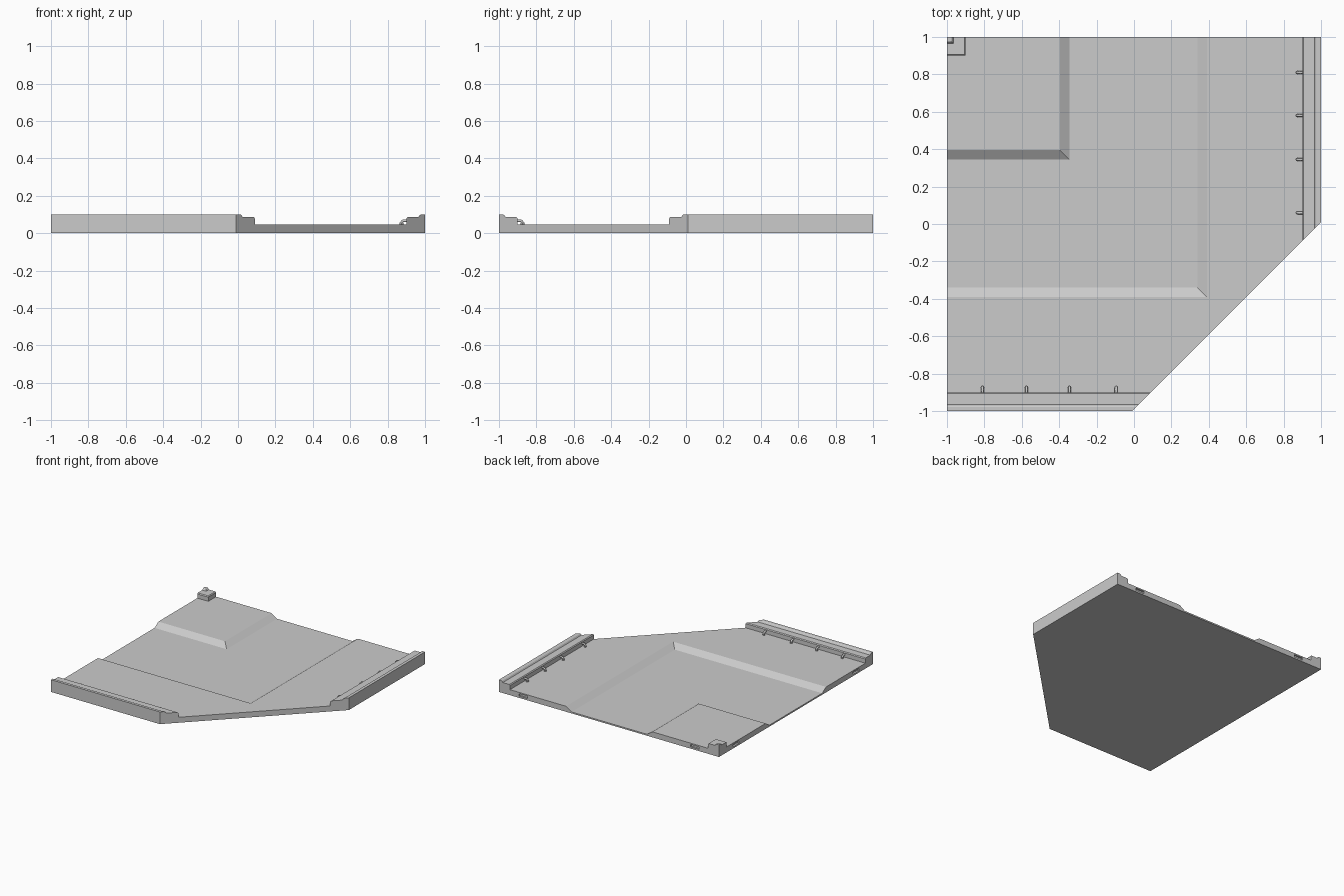
import bpy, bmesh
from mathutils import Vector

if "Cube" in bpy.data.objects:
    bpy.data.objects.remove(bpy.data.objects["Cube"])


def link(name, bm):
    mesh = bpy.data.meshes.new(name)
    bm.to_mesh(mesh)
    bm.free()
    ob = bpy.data.objects.new(name, mesh)
    bpy.context.collection.objects.link(ob)
    return ob


def corner_sweep(name, profile):
    """Sweep a closed (d, z) profile round an L path about the back left corner,
    then trim it with the diagonal edge of the tile."""
    bm = bmesh.new()
    stations = [[bm.verts.new(p) for p in row] for row in (
        [(d, 1, z) for d, z in profile],
        [(d, -d, z) for d, z in profile],
        [(-1, -d, z) for d, z in profile])]
    n = len(profile)
    for a, b in zip(stations, stations[1:]):
        for i in range(n):
            j = (i + 1) % n
            bm.faces.new((a[i], a[j], b[j], b[i]))
    bm.faces.new(stations[0])
    bm.faces.new(stations[-1])
    bmesh.ops.remove_doubles(bm, verts=bm.verts, dist=1e-5)
    cut = bmesh.ops.bisect_plane(
        bm, geom=bm.verts[:] + bm.edges[:] + bm.faces[:],
        plane_co=(1, 0.01, 0), plane_no=(1, -1, 0), clear_outer=True)
    edges = [e for e in cut["geom_cut"] if isinstance(e, bmesh.types.BMEdge)]
    if edges:
        bmesh.ops.edgeloop_fill(bm, edges=edges)
    bmesh.ops.recalc_face_normals(bm, faces=bm.faces)
    return link(name, bm)


def add_box(bm, centre, size):
    verts = bmesh.ops.create_cube(bm, size=1)["verts"]
    bmesh.ops.scale(bm, vec=size, verts=verts)
    bmesh.ops.translate(bm, vec=centre, verts=verts)


def pipe_clip(name, base, inward):
    """Small elbow pipe from the rail wall down to the floor, with a collar."""
    base, inward = Vector(base), Vector(inward)
    curve = bpy.data.curves.new(name, 'CURVE')
    curve.dimensions = '3D'
    curve.bevel_depth = 0.008
    curve.bevel_resolution = 1
    curve.use_fill_caps = True
    path = [(-0.005, 0.067), (0.014, 0.067), (0.022, 0.064),
            (0.026, 0.056), (0.026, 0.042)]
    spline = curve.splines.new('POLY')
    spline.points.add(len(path) - 1)
    for point, (s, z) in zip(spline.points, path):
        point.co = (*(base + inward * s + Vector((0, 0, z))), 1)
    ob = bpy.data.objects.new(name, curve)
    bpy.context.collection.objects.link(ob)
    bm = bmesh.new()
    bmesh.ops.create_cone(bm, cap_ends=True, segments=8, radius1=0.01,
                          radius2=0.01, depth=0.012)
    bmesh.ops.translate(bm, verts=bm.verts,
                        vec=base + inward * 0.026 + Vector((0, 0, 0.05)))
    link(name + "_collar", bm)


TOP, TRENCH = 0.045, 0.012

# floor plate with a sunken L-shaped trench
floor = corner_sweep("floor_plate", [
    (-0.9, 0), (-0.9, TOP), (-0.395, TOP), (-0.345, TRENCH),
    (0.34, TRENCH), (0.39, TOP), (0.9, TOP), (0.9, 0)])

# stepped rails along the right and front edges
corner_sweep("edge_rails", [
    (0.9, 0), (0.9, 0.079), (0.906, 0.086), (0.965, 0.086),
    (0.972, 0.097), (0.978, 0.1), (1, 0.1), (1, 0)])

# stepped post in the back left corner
corner_sweep("corner_post", [
    (-1, 0), (-1, 0.1), (-0.978, 0.1), (-0.972, 0.097),
    (-0.965, 0.086), (-0.906, 0.086), (-0.9, 0.079), (-0.9, 0)])

# shallow sockets in the two joining edges
bm = bmesh.new()
for s in (-0.78, 0.78):
    add_box(bm, (s, 1, 0.024), (0.08, 0.03, 0.02))
    add_box(bm, (-1, s, 0.024), (0.03, 0.08, 0.02))
cutter = link("socket_cutter", bm)
cutter.hide_render = True
cutter.display_type = 'WIRE'
mod = floor.modifiers.new("sockets", 'BOOLEAN')
mod.object = cutter
mod.operation = 'DIFFERENCE'

# pipe clips along the inside of both rails
for i, y in enumerate((0.81, 0.58, 0.345, 0.06)):
    pipe_clip(f"right_clip_{i}", (0.9, y, 0), (-1, 0, 0))
for i, x in enumerate((-0.81, -0.575, -0.345, -0.095)):
    pipe_clip(f"front_clip_{i}", (x, -0.9, 0), (0, 1, 0))
